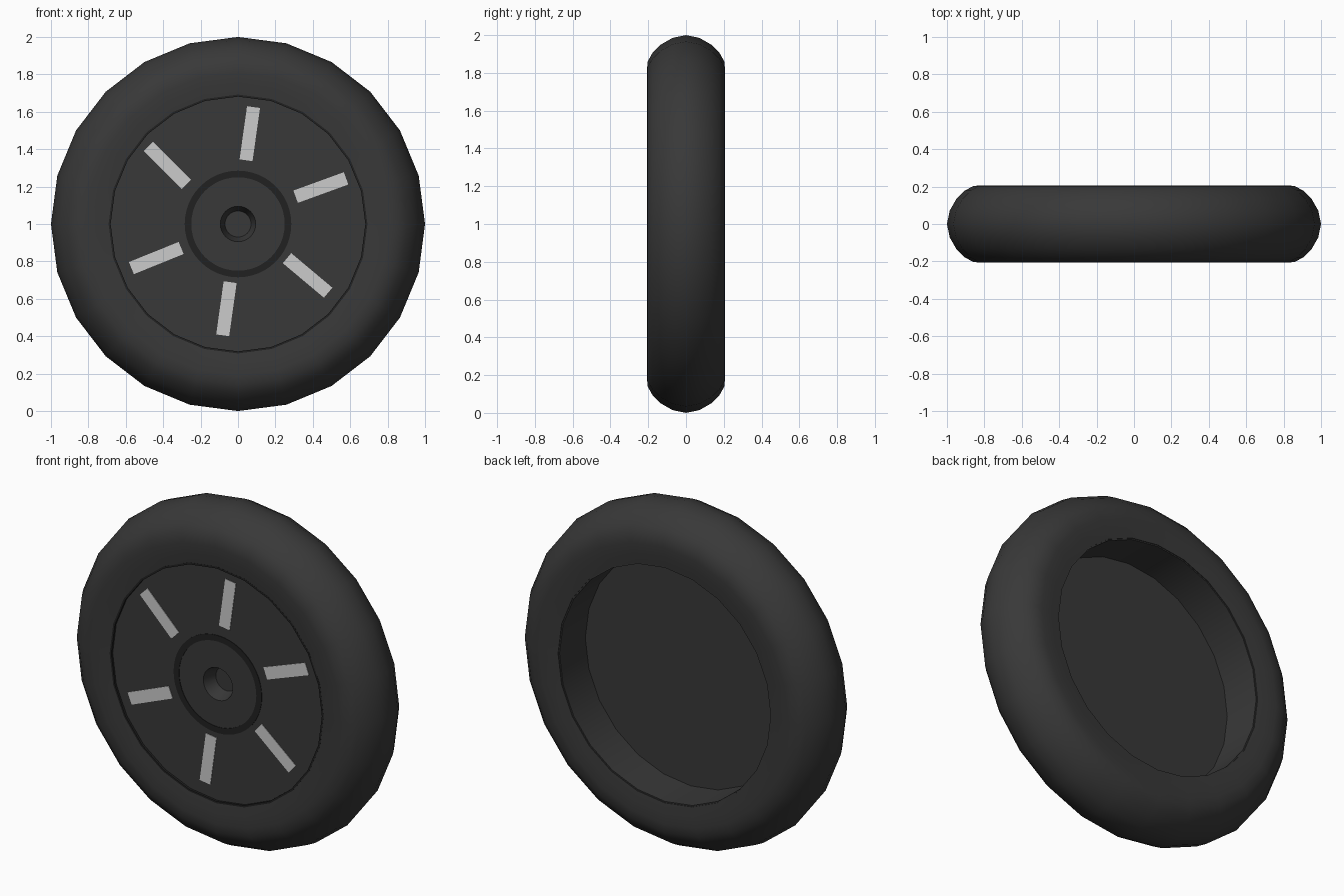
import bpy, bmesh
from math import sin, cos, pi, radians

if "Cube" in bpy.data.objects:
    bpy.data.objects.remove(bpy.data.objects["Cube"])

CZ = 1.0  # axle height


def paint(name, v):
    m = bpy.data.materials.new(name)
    m.diffuse_color = (v, v, v, 1)
    m.use_nodes = True
    m.node_tree.nodes["Principled BSDF"].inputs["Base Color"].default_value = m.diffuse_color
    return m


rubber = paint("dark_rubber", 0.04)
black = paint("black_trim", 0.015)


def lathe(name, profile, sides, mat, closed):
    """Revolve (radius, y) points about the axle; radius 0 makes a pole."""
    bm = bmesh.new()
    rings = []
    for r, y in profile:
        if r == 0:
            rings.append([bm.verts.new((0, y, CZ))] * sides)
        else:
            rings.append([bm.verts.new((r * cos(2 * pi * i / sides), y,
                                        CZ + r * sin(2 * pi * i / sides)))
                          for i in range(sides)])
    pairs = list(zip(rings, rings[1:]))
    if closed:
        pairs.append((rings[-1], rings[0]))
    for a, b in pairs:
        for i in range(sides):
            j = (i + 1) % sides
            quad = list(dict.fromkeys((a[i], a[j], b[j], b[i])))
            bm.faces.new(quad)
    bmesh.ops.recalc_face_normals(bm, faces=bm.faces[:])
    me = bpy.data.meshes.new(name)
    bm.to_mesh(me)
    bm.free()
    me.materials.append(mat)
    ob = bpy.data.objects.new(name, me)
    bpy.context.collection.objects.link(ob)
    bpy.ops.object.select_all(action='DESELECT')
    ob.select_set(True)
    bpy.context.view_layer.objects.active = ob
    bpy.ops.object.shade_smooth_by_angle(angle=radians(30))
    return ob


# Tyre: rounded tread, mirrored half profile, open inside
half = [(0.69, 0.197), (0.75, 0.204), (0.81, 0.207), (0.86, 0.203),
        (0.905, 0.178), (0.95, 0.133), (0.985, 0.072)]
lathe("tyre", [(r, -y) for r, y in half] + [(1.0, 0)] + half[::-1], 24, rubber, True)

# Rim liner: thin dark lip just inside the tyre bead
lathe("rim_liner", [(0.692, -0.195), (0.683, -0.195), (0.683, 0.193), (0.692, 0.193)],
      24, rubber, True)
lathe("front_rim_lip", [(0.692, -0.198), (0.681, -0.198), (0.681, -0.17), (0.692, -0.17)],
      24, black, True)

# Wheel disc with a tapered blind axle hole, flat on the back
lathe("wheel_disc", [(0, -0.105), (0.07, -0.105), (0.095, -0.185), (0.25, -0.185),
                     (0.285, -0.185), (0.685, -0.185), (0.685, -0.045), (0, -0.045)],
      24, rubber, False)

# Hub trim ring
lathe("hub_ring", [(0.25, -0.18), (0.25, -0.188), (0.285, -0.188), (0.285, -0.18)],
      48, black, True)

# Pale spoke bars: centre x, centre height above axle, angle
bars = [(0.063, 0.483, 82), (0.443, 0.195, 20), (0.372, -0.275, -40),
        (-0.062, -0.453, -98), (-0.437, -0.182, -158), (-0.377, 0.313, 135)]
for n, (x, z, a) in enumerate(bars, 1):
    bpy.ops.mesh.primitive_cube_add(size=1, location=(x, -0.184, CZ + z),
                                    rotation=(0, -radians(a), 0))
    ob = bpy.context.object
    ob.name = f"spoke_bar_{n}"
    ob.scale = (0.287, 0.008, 0.07)
